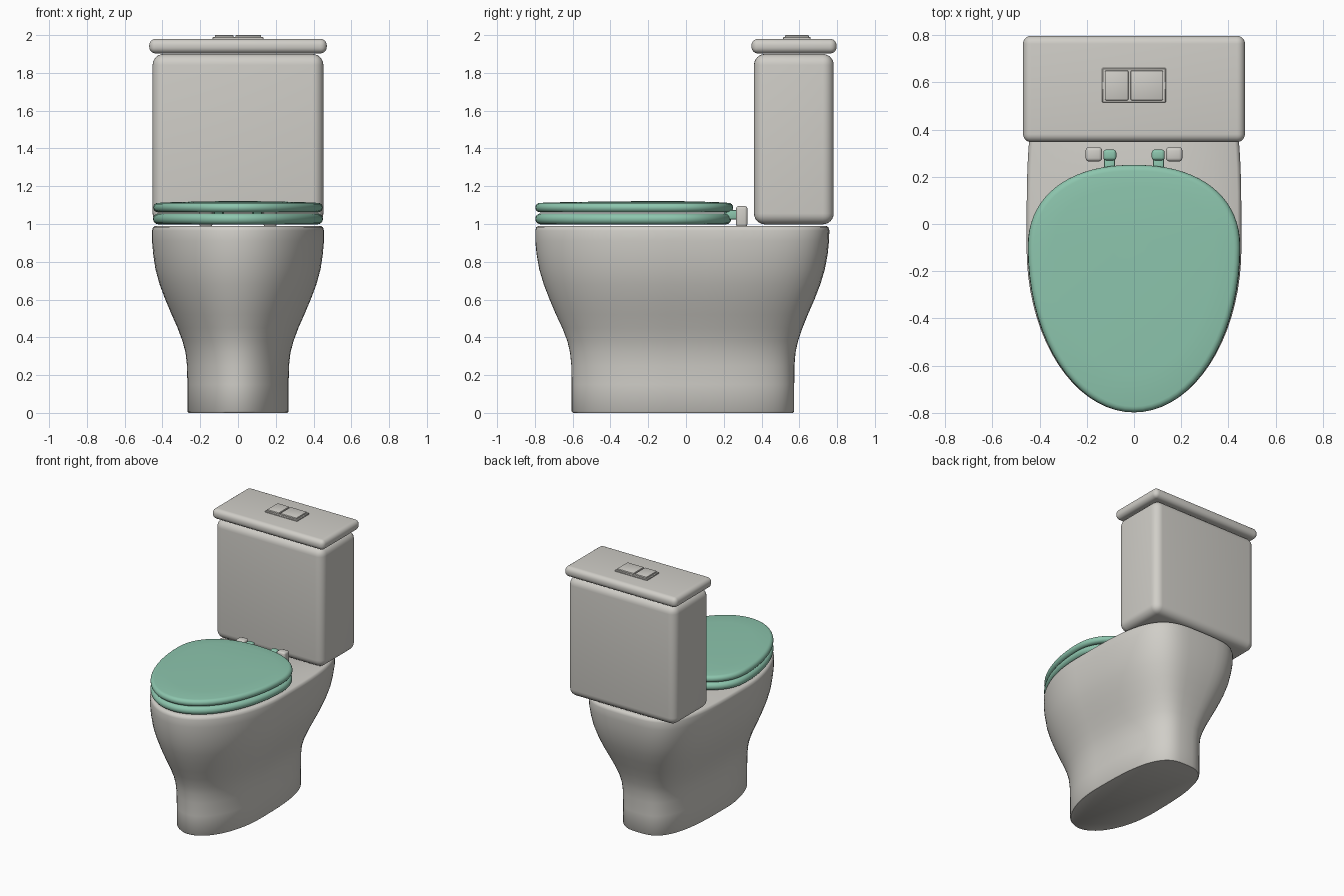
import bpy, bmesh, math

if "Cube" in bpy.data.objects:
    bpy.data.objects.remove(bpy.data.objects["Cube"])

def material(name, rgb):
    m = bpy.data.materials.new(name)
    m.diffuse_color = (*rgb, 1)
    m.use_nodes = True
    m.node_tree.nodes["Principled BSDF"].inputs["Base Color"].default_value = m.diffuse_color
    return m

CERAMIC = material("warm grey ceramic", (0.63, 0.615, 0.575))
GREEN = material("sea green plastic", (0.265, 0.56, 0.42))
N = 72

def finish(name, bm, mat, angle=40):
    bmesh.ops.recalc_face_normals(bm, faces=bm.faces)
    me = bpy.data.meshes.new(name)
    bm.to_mesh(me)
    bm.free()
    me.materials.append(mat)
    ob = bpy.data.objects.new(name, me)
    bpy.context.collection.objects.link(ob)
    bpy.ops.object.select_all(action='DESELECT')
    ob.select_set(True)
    bpy.context.view_layer.objects.active = ob
    bpy.ops.object.shade_smooth_by_angle(angle=math.radians(angle))
    return ob

def outline(z, front, back, half_w, n_back, mid=-0.1):
    """Egg-shaped ring: elliptical front, squarer superelliptical back."""
    pts = []
    for i in range(N):
        a = 2 * math.pi * i / N
        c, s = math.cos(a), math.sin(a)
        n = n_back if s > 0 else 2.0
        x = math.copysign(abs(c) ** (2 / n), c) * half_w
        y = abs(s) ** (2 / n) * (back - mid if s > 0 else front - mid) + mid
        pts.append((x, y, z))
    return pts

def loft(name, rings, mat, closed=False, angle=40):
    bm = bmesh.new()
    rows = [[bm.verts.new(p) for p in r] for r in rings]
    pairs = list(zip(rows, rows[1:]))
    if closed:
        pairs.append((rows[-1], rows[0]))
    for lo, hi in pairs:
        for i in range(N):
            j = (i + 1) % N
            bm.faces.new((lo[i], lo[j], hi[j], hi[i]))
    if not closed:
        bm.faces.new(rows[0])
        bm.faces.new(rows[-1])
    return finish(name, bm, mat, angle)

def box(name, x, y, z, mat, bevel=0.0, segments=4):
    bm = bmesh.new()
    bmesh.ops.create_cube(bm, size=1)
    for v in bm.verts:
        for k, (lo, hi) in enumerate((x, y, z)):
            v.co[k] = (lo + hi) / 2 + v.co[k] * (hi - lo)
    if bevel:
        bmesh.ops.bevel(bm, geom=bm.edges[:], offset=bevel, segments=segments,
                        profile=0.5, affect='EDGES')
    return finish(name, bm, mat)

# Pedestal and bowl: height, front, back, half width, back squareness
body = [(0, -.598, .566, .262, 3), (.008, -.605, .572, .268, 3),
        (.15, -.605, .573, .268, 3), (.25, -.607, .574, .27, 3),
        (.32, -.614, .58, .278, 3), (.38, -.628, .593, .294, 3.1),
        (.45, -.655, .617, .32, 3.2), (.52, -.688, .645, .351, 3.3),
        (.6, -.722, .68, .385, 3.4), (.68, -.753, .711, .415, 3.5),
        (.76, -.777, .735, .437, 3.6), (.84, -.791, .75, .449, 3.7),
        (.91, -.798, .757, .455, 3.8), (.965, -.798, .759, .455, 3.8),
        (.983, -.793, .754, .45, 3.8), (.99, -.78, .742, .438, 3.8)]
# Rim turning inward to the basin
basin = [(.99, -.64, .1, .29, 2.2), (.97, -.625, .085, .275, 2.2),
         (.8, -.56, .04, .23, 2.2), (.62, -.38, -.02, .13, 2.1),
         (.58, -.25, -.05, .06, 2)]
loft("bowl", [outline(*r) for r in body + basin], CERAMIC, angle=50)

def pad_edge(z0, z1, front, back, half_w, steps=8):
    """Rings that round the rim of a flat pad, bottom to top."""
    r = (z1 - z0) / 2
    rings = []
    for k in range(steps + 1):
        a = -math.pi / 2 + math.pi * k / steps
        d = r * (1 - math.cos(a))
        rings.append(outline(z0 + r + r * math.sin(a), front + d, back - d,
                             half_w - d, 2.25))
    return rings

# Seat ring
hole = [outline(z, -.6, .06, .25, 2.2) for z in (1.048, 1.008)]
loft("seat", pad_edge(.998, 1.056, -.798, .24, .45) + hole, GREEN, closed=True)

# Seat cover with a slight crown
cover = pad_edge(1.062, 1.112, -.798, .25, .449)
for s, z in ((.8, 1.116), (.5, 1.119), (.2, 1.121)):
    cover.append(outline(z, -.1 - .673 * s, -.1 + .325 * s, .424 * s, 2.25))
loft("seat_cover", cover, GREEN)

# Hinges
for side, label in ((-1, "left"), (1, "right")):
    def span(a, b):
        return tuple(sorted((a * side, b * side)))
    box(label + "_hinge_post", span(.135, .205), (.265, .325), (.985, 1.095),
        CERAMIC, .014, 3)
    box(label + "_hinge_knuckle", span(.075, .13), (.27, .315), (1.03, 1.088),
        GREEN, .012, 3)
    box(label + "_hinge_arm", span(.08, .128), (.2, .285), (1.025, 1.075),
        GREEN, .008, 2)

# Cistern, its lid and the flush buttons
box("cistern", (-.452, .452), (.36, .782), (.998, 1.9), CERAMIC, .058, 6)
box("cistern_lid", (-.47, .47), (.347, .797), (1.903, 1.98), CERAMIC, .034, 6)
box("flush_plate", (-.135, .135), (.514, .66), (1.975, 1.99), CERAMIC, .003, 1)
box("small_flush_button", (-.123, -.024), (.524, .65), (1.985, 2.0), CERAMIC, .004, 2)
box("large_flush_button", (-.014, .123), (.524, .65), (1.985, 2.0), CERAMIC, .004, 2)
